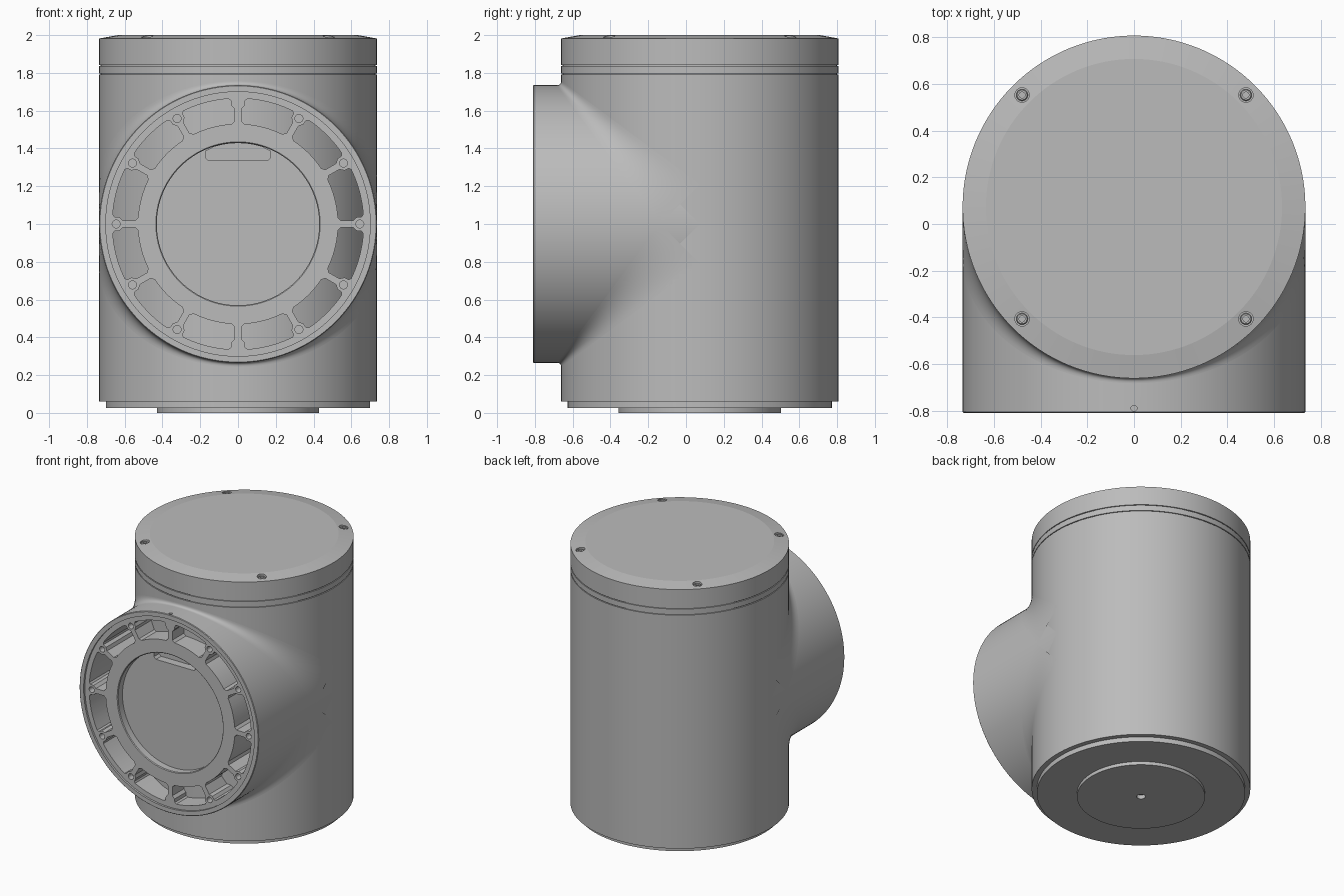
import bpy, bmesh, math
from math import sin, cos, pi, sqrt, asin
from mathutils import Matrix, Vector

if "Cube" in bpy.data.objects:
    bpy.data.objects.remove(bpy.data.objects["Cube"])

R = 0.735          # radius shared by housing and side port
CY = 0.073         # housing axis in y
FACE = -0.81       # front plane of the port
SEG = 128

grey = bpy.data.materials.new("housing_grey")
grey.use_nodes = True
COLOUR = (0.5, 0.5, 0.5, 1)
grey.diffuse_color = COLOUR
grey.node_tree.nodes["Principled BSDF"].inputs["Base Color"].default_value = COLOUR


def finish(name, bm):
    bmesh.ops.remove_doubles(bm, verts=bm.verts, dist=1e-5)
    bmesh.ops.recalc_face_normals(bm, faces=bm.faces)
    mesh = bpy.data.meshes.new(name)
    bm.to_mesh(mesh)
    bm.free()
    mesh.materials.append(grey)
    ob = bpy.data.objects.new(name, mesh)
    bpy.context.collection.objects.link(ob)
    return ob


def activate(ob):
    bpy.ops.object.select_all(action='DESELECT')
    ob.select_set(True)
    bpy.context.view_layer.objects.active = ob


def smooth(ob, degrees=30):
    activate(ob)
    bpy.ops.object.shade_smooth_by_angle(angle=math.radians(degrees))


def lathe(name, profile, matrix, seg=SEG):
    """Spin (radius, height) points about local z, then place them."""
    bm = bmesh.new()
    verts = [bm.verts.new((r, 0, h)) for r, h in profile]
    edges = [bm.edges.new(pair) for pair in zip(verts, verts[1:])]
    bmesh.ops.spin(bm, geom=verts + edges, cent=(0, 0, 0), axis=(0, 0, 1),
                   angle=2 * pi, steps=seg, use_merge=True)
    bm.transform(matrix)
    return finish(name, bm)


def prism(bm, outline, low, high, matrix):
    """Add a closed prism from a 2D outline."""
    a = [bm.verts.new(matrix @ Vector((x, y, low))) for x, y in outline]
    b = [bm.verts.new(matrix @ Vector((x, y, high))) for x, y in outline]
    bm.faces.new(a[::-1])
    bm.faces.new(b)
    n = len(a)
    for i in range(n):
        j = (i + 1) % n
        bm.faces.new((a[i], a[j], b[j], b[i]))


def circle(x, y, r, n=24):
    return [(x + r * cos(2 * pi * i / n), y + r * sin(2 * pi * i / n)) for i in range(n)]


def cut(ob, bm, name):
    cutter = finish(name, bm)
    cutter.hide_render = True
    mod = ob.modifiers.new("cut", 'BOOLEAN')
    mod.operation, mod.solver, mod.object = 'DIFFERENCE', 'EXACT', cutter
    activate(ob)
    bpy.ops.object.modifier_apply(modifier=mod.name)
    bpy.data.objects.remove(cutter)


UPRIGHT = Matrix.Translation((0, CY, 0))
# Port frame: local x = x, local y = z, local z = towards the front
PORT = Matrix.Translation((0, 0, 1)) @ Matrix.Rotation(pi / 2, 4, 'X')

# Upright housing with stepped base, seam grooves and chamfered lid
profile = [(0, 0), (0.43, 0), (0.43, 0.025), (0.70, 0.025), (0.70, 0.06), (R, 0.06)]
for z in (1.795, 1.84):
    profile += [(R, z - 0.003), (R - 0.008, z - 0.003), (R - 0.008, z + 0.003), (R, z + 0.003)]
profile += [(R, 1.982), (0.635, 2.0), (0, 2.0)]
housing = lathe("housing", profile, UPRIGHT)

SCREWS = [(sx * 0.48, sy * 0.48) for sx in (-1, 1) for sy in (-1, 1)]
bm = bmesh.new()
for x, y in SCREWS:
    prism(bm, circle(x, y, 0.031), 1.96, 2.1, UPRIGHT)
prism(bm, circle(0, 0, 0.03), -0.1, 0.03, UPRIGHT)
cut(housing, bm, "housing_cutter")
smooth(housing, 8)

# Socket screws in the lid
for i, (x, y) in enumerate(SCREWS):
    screw = lathe(f"lid_screw_{i + 1}",
                  [(0, 1.955), (0.025, 1.955), (0.025, 1.983), (0.021, 1.987),
                   (0.013, 1.987), (0.013, 1.970), (0, 1.970)],
                  UPRIGHT @ Matrix.Translation((x, y, 0)), 18)
    smooth(screw)

# Side port with rim lip and round centre recess
front = -FACE
inner = front - 0.015
floor = front - 0.07
port = lathe("side_port", [(0, -CY), (R, -CY), (R, front - 0.004), (R - 0.004, front), (0.70, front),
                           (0.70, inner), (0.435, inner), (0.43, inner - 0.005),
                           (0.43, floor), (0, floor)], PORT)

bm = bmesh.new()


def polar(r, a):
    return (r * cos(a), r * sin(a))


# Twelve pockets between ribs that widen around the bolt bosses
for k in range(12):
    mid = pi / 12 + k * pi / 6
    outline = []
    steps = [(0.53, 0.035), (0.545, 0.018), (0.61, 0.018), (0.63, 0.036), (0.655, 0.038)]
    half = [(r, pi / 12 - asin(w / r)) for r, w in steps]
    outline += [polar(r, mid - a) for r, a in half]
    span = pi / 12 - asin(0.05 / 0.665)
    outline += [polar(0.665, mid + span * (i / 5 - 1)) for i in range(11)]
    outline += [polar(r, mid + a) for r, a in reversed(half)]
    span = half[0][1]
    outline += [polar(0.53, mid + span * (1 - i / 5)) for i in range(1, 10)]
    prism(bm, outline, 0.0, front + 0.1, PORT)
    # Bolt holes on every rib but the top and bottom ones
    if k not in (3, 9):
        prism(bm, circle(*polar(0.645, k * pi / 6), 0.021), front - 0.06, front + 0.1, PORT)
# Slot at the top of the recess
arc = [polar(0.428, pi / 2 + s * 0.06) for s in range(-5, 6)]
slot = [(-0.155, 0.335), (0.155, 0.335), (0.172, 0.35)] + [(0.172, 0.385)] + arc
slot += [(-0.172, 0.385), (-0.172, 0.35)]
prism(bm, slot, front - 0.13, floor + 0.03, PORT)
# Small locating hole through the rim top
prism(bm, circle(0, front - 0.02, 0.013, 12), 1.715, 1.8, Matrix.Scale(-1, 4, (0, 1, 0)))
cut(port, bm, "port_cutter")
smooth(port)

# Blends that soften the crotch between port and housing
bm = bmesh.new()
ROWS, COLS = 64, 10
for side in (1, -1):
    grid = []
    for i in range(ROWS + 1):
        t = (i / ROWS - 0.5) * pi
        u, x = R * cos(t), R * sin(t)
        z = 0.21 + 0.743 * u
        s, c = sin(t), cos(t)
        k = (z - u) / (1 + s * s)
        a = Vector((x, u, z))
        mid = a + k * Vector((-c * s, s * s, -1))
        b = Vector((x, z, u))
        row = []
        for j in range(COLS + 1):
            f = j / COLS
            p = a * (1 - f) ** 2 + mid * 2 * f * (1 - f) + b * f * f
            row.append(bm.verts.new((p.x, CY - p.y, 1 + side * p.z)))
        grid.append(row)
    for r0, r1 in zip(grid, grid[1:]):
        for j in range(COLS):
            quad = (r0[j], r1[j], r1[j + 1], r0[j + 1])
            bm.faces.new(quad if side > 0 else quad[::-1])
blend = finish("port_blend", bm)
smooth(blend, 60)
